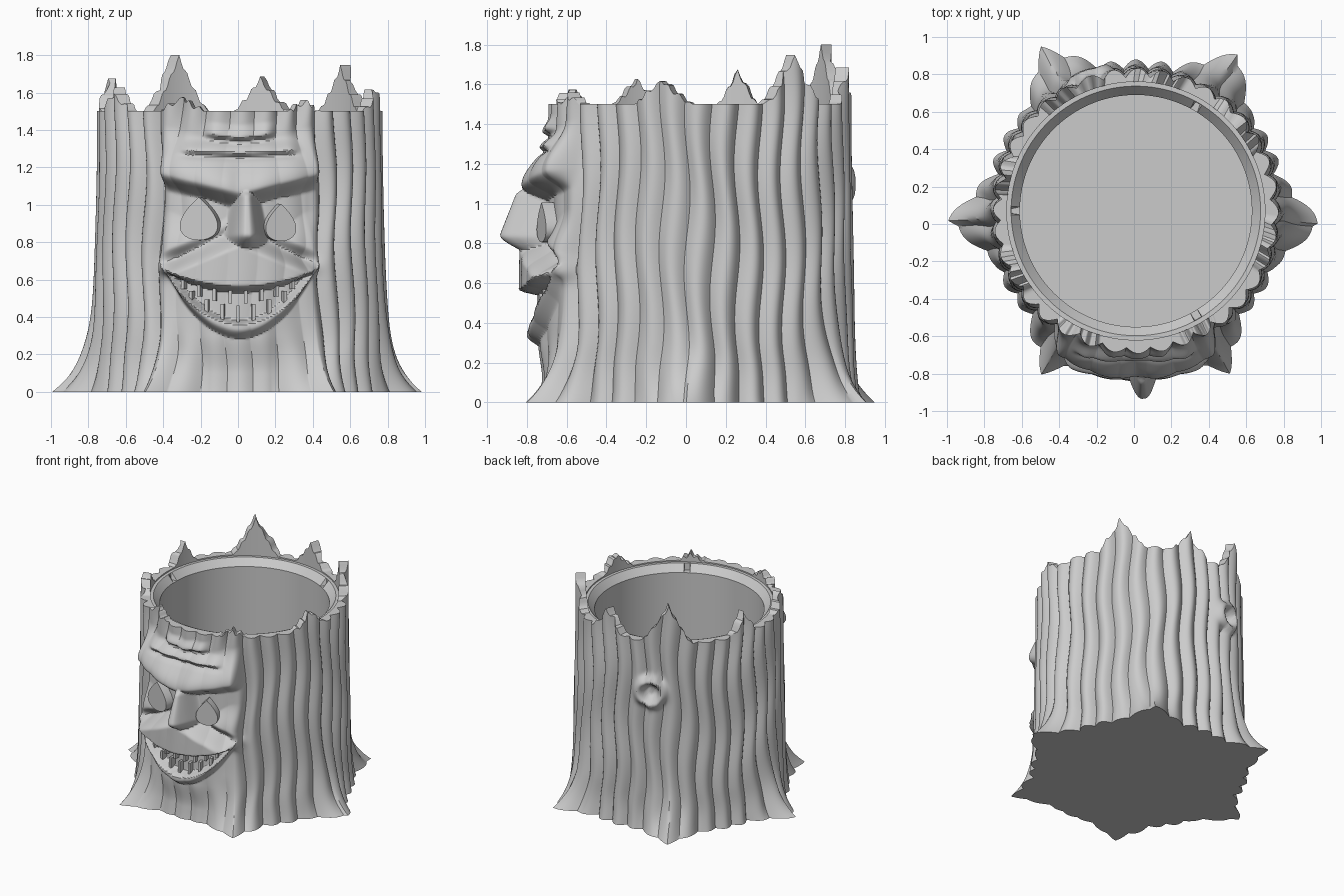
import bpy, bmesh, math
from math import sin, cos, radians, exp, sqrt, pi
from mathutils import Matrix

cube = bpy.data.objects.get("Cube")
if cube:
    bpy.data.objects.remove(cube)

CX, CY = 0.01, 0.07    # trunk axis
ROWS = 160             # rows of skin from ground to rim

mat = bpy.data.materials.new("stump_grey")
mat.use_nodes = True
mat.diffuse_color = (0.6, 0.6, 0.6, 1)
mat.node_tree.nodes["Principled BSDF"].inputs["Base Color"].default_value = (0.6, 0.6, 0.6, 1)


def ramp(a, b, v):
    """Smooth step from 0 at a to 1 at b."""
    t = min(1, max(0, (v - a) / (b - a)))
    return t * t * (3 - 2 * t)


def bump(x, z, size):
    return exp(-(x * x + z * z) / size ** 2)


def gap(a, b):
    """Distance between two angles in degrees."""
    return abs((a - b + 180) % 360 - 180)


def finish(name, bm, angle=35):
    bmesh.ops.recalc_face_normals(bm, faces=bm.faces)
    mesh = bpy.data.meshes.new(name)
    bm.to_mesh(mesh)
    bm.free()
    mesh.materials.append(mat)
    ob = bpy.data.objects.new(name, mesh)
    bpy.context.collection.objects.link(ob)
    bpy.ops.object.select_all(action='DESELECT')
    ob.select_set(True)
    bpy.context.view_layer.objects.active = ob
    bpy.ops.object.shade_smooth_by_angle(angle=radians(angle))


# Splinters of the broken rim: angle, height, half width in degrees
SPLINTERS = [(118, .29, 14), (39, .235, 14), (81, .175, 12), (164, .165, 9), (-14, .12, 12),
             (207, .12, 11), (245, .07, 10), (298, .05, 9)]
# Roots: angle, reach
ROOTS = [(-4, .19), (57, .2), (120, .205), (183, .21), (240, .2), (300, .195)]


def rim_height(deg):
    h = 0
    for a, high, wide in SPLINTERS:
        t = 1 - gap(deg, a) / wide
        if t > 0:
            h = max(h, high * t ** 1.25 + 0.012 * sin(deg * 1.5) * min(1, 4 * t))
    return 1.5 + max(0, h)


# Mouth curves
def mouth_top(x):
    return 0.56 + 0.6 * x * x


def mouth_bottom(x):
    return 0.37 + 1.75 * x * x


def face(x, z):
    """Height of the carved face above the trunk."""
    ax = abs(x)
    side = ramp(.48, .39, ax)
    # brow and forehead wrinkles
    zb = 1.05 + .25 * ax
    d = .15 * ramp(zb - .09, zb + .02, z) * ramp(zb + .27, zb + .02, z) * side * (1 - .6 * ax)
    d *= 1 - .2 * exp(-(x / .06) ** 2)
    for zw, half, tilt in ((1.35, .24, .1), (1.27, .36, .05)):
        off = z - zw - tilt * ax
        fade = ramp(half, half - .1, ax)
        d += fade * (.03 * ramp(-.02, .012, off) * ramp(.08, .012, off) - .012 * exp(-((off + .022) / .015) ** 2))
    # cheeks and eye sockets
    zl = .87 - .45 * ax
    d = max(d, .055 * ramp(zl, zl + .07, z) * ramp(.98, .76, z) * side)
    d -= .035 * bump(ax - .21, z - .93, .1)
    # upper lip
    lips = ramp(.46, .36, ax)
    top, bottom = mouth_top(x), mouth_bottom(x)
    d = max(d, .135 * ramp(zl + .02, zl - .1, z) * ramp(top - .05, top + .01, z) * lips)
    # mouth hollow
    d -= .06 * ramp(bottom - .005, bottom + .015, z) * ramp(top, top - .05, z) * lips
    # lower lip and chin
    low = .31 + 2.1 * x * x
    d = max(d, .09 * ramp(low - .06, low + .025, z) * ramp(bottom + .015, bottom - .012, z) * lips)
    d = max(d, .03 * ramp(.1, .3, z) * ramp(bottom, low, z) * ramp(.35, .1, ax))
    d += .05 * bump(ax - .42, z - .67, .05)
    # nose
    t = min(1, max(0, (1.08 - z) / .25))
    wide = .08 + .06 * t
    nose = (.15 + .09 * t) * ramp(wide, wide * .05, abs(x - .035))
    return max(d, nose * ramp(.67, .85, z) * ramp(1.16, 1.04, z))


def skin_point(col, z):
    """Point on the bark for a grid column, with ridges, roots, knot and face."""
    th = radians(col) + .02 * sin(8 * z + 2 * sin(3 * radians(col))) * ramp(0, .3, z)
    deg = math.degrees(th)
    depth = .04 + .008 * sin(5 * th)
    near = deg - 270
    is_front = abs(near) < 46
    x = .84 * sin(radians(near))
    # bark is calmer on the face
    if is_front:
        calm = ramp(.47, .38, abs(x)) * ramp(1.55, 1.25, z)
        depth *= 1 - calm * (.5 + .3 * ramp(.2, .4, z))
    # knot hole
    kx, kz = radians(gap(deg, 109)) * .77, z - 1.1
    rho = sqrt(kx * kx + kz * kz)
    depth *= ramp(.07, .16, rho)
    r = .775 - .012 * ramp(.5, 1.4, z) - depth * (1 - abs(cos(18 * radians(col))))
    r += .035 * exp(-((rho - .095) / .035) ** 2) - .04 * ramp(.08, .03, rho)
    # roots
    root = max(reach * max(0, 1 - gap(deg, a) / 18) ** 1.4 for a, reach in ROOTS)
    r += (.035 + root) * exp(-z / .19)
    if is_front:
        r += face(x, z)
    return CX + r * cos(th), CY + r * sin(th), z


def lip_radius(deg):
    """Seat of the lid, cut by three narrow slots."""
    return .665 if min(gap(deg, a) for a in (60, 180, 300)) < 1.8 else .62


# Trunk: bark skin, broken rim, lid seat, inner wall and floor
columns = [225 + i / 3 for i in range(270)] + [(315 + i) % 360 for i in range(270)]
bm = bmesh.new()
rings = []
for c in columns:
    th = radians(c)
    high = rim_height(c)
    points = [skin_point(c, high * i / ROWS) for i in range(ROWS + 1)]
    inside = [(.69, high), (.69, 1.49), (.667, 1.49), (lip_radius(c), 1.435), (.62, 1.434), (.62, .08)]
    points += [(CX + r * cos(th), CY + r * sin(th), z) for r, z in inside]
    rings.append([bm.verts.new(p) for p in points])
base = bm.verts.new((CX, CY, 0))
floor = bm.verts.new((CX, CY, .08))
for i, a in enumerate(rings):
    b = rings[(i + 1) % len(rings)]
    for j in range(len(a) - 1):
        bm.faces.new((a[j], b[j], b[j + 1], a[j + 1]))
    bm.faces.new((base, b[0], a[0]))
    bm.faces.new((floor, a[-1], b[-1]))
finish("trunk", bm, 38)


def on_front(x, r, z):
    """Frame on the front of the trunk, local -y pointing outward."""
    return Matrix.Translation((0, CY, z)) @ Matrix.Rotation(math.asin(x / r), 4, 'Z') @ Matrix.Translation((0, -r, 0))


# Teardrop eyes
for name, x, z, w, h in (("right_eye", -.21, .925, .105, .115), ("left_eye", .23, .905, .085, .1)):
    bm = bmesh.new()
    outline = [2 * pi * i / 32 for i in range(32)]
    front, back = [[bm.verts.new((w * sin(t) * sin(t / 2) / .77, y, h * cos(t))) for t in outline] for y in (0, .1)]
    bm.faces.new(front)
    bm.faces.new(back[::-1])
    for i in range(32):
        bm.faces.new((front[i - 1], front[i], back[i], back[i - 1]))
    bmesh.ops.transform(bm, matrix=on_front(x, .83, z), verts=bm.verts)
    finish(name, bm)

# Teeth: thin pegs along both jaws
for name, edge, count, long, way in (("upper_teeth", mouth_top, 8, .09, -1), ("lower_teeth", mouth_bottom, 7, .09, 1)):
    bm = bmesh.new()
    for i in range(count):
        x = (i - (count - 1) / 2) * .08
        size = long * (1 - 4.5 * x * x)
        place = on_front(x, .775, edge(x) + way * (size / 2 - .01))
        bmesh.ops.create_cube(bm, size=1, matrix=place @ Matrix.Diagonal((.018, .09, size + .02, 1)))
    finish(name, bm)
